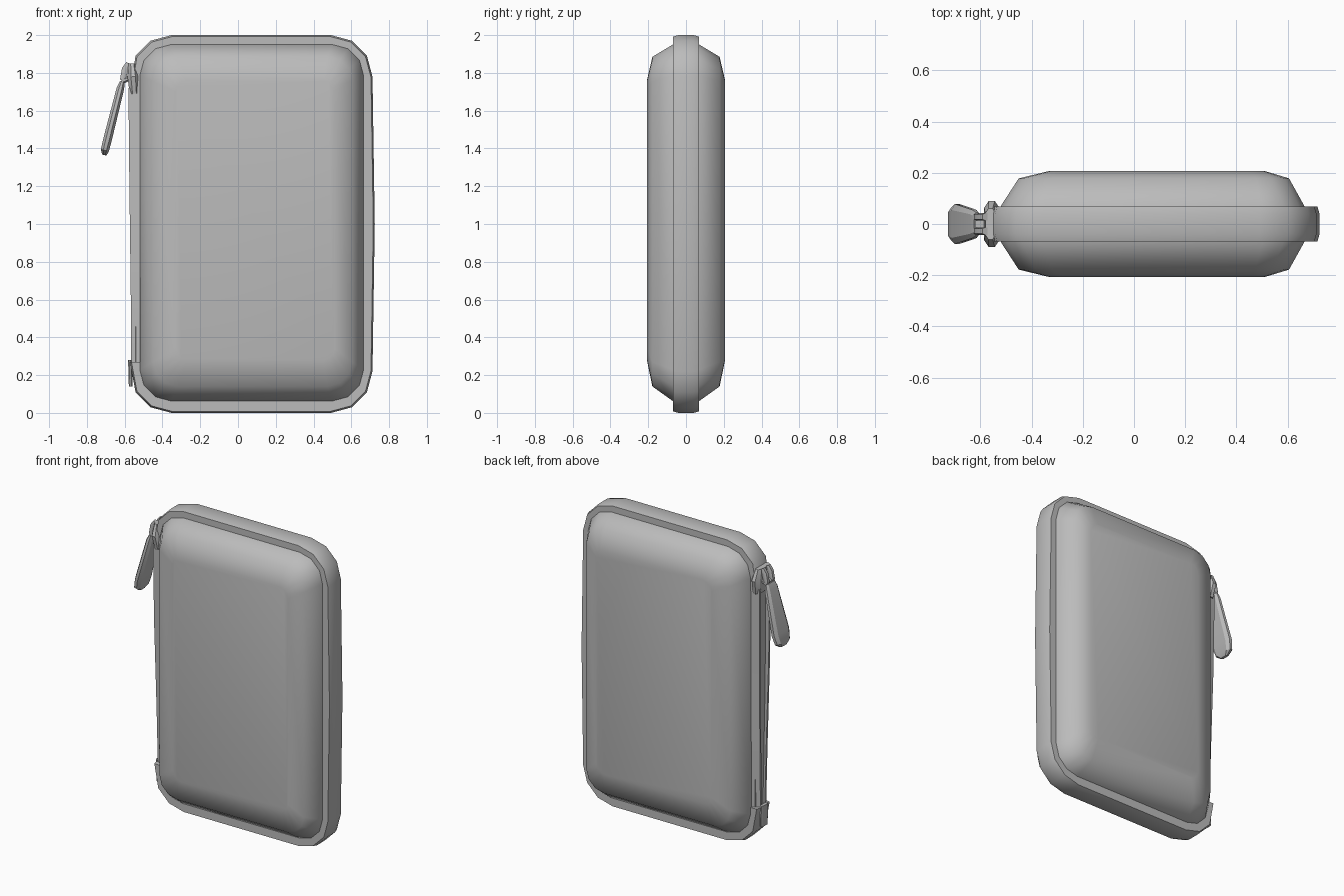
import bpy, bmesh, math
from mathutils import Vector

cube = bpy.data.objects.get("Cube")
if cube:
    bpy.data.objects.remove(cube)

grey = bpy.data.materials.new("plain grey")
grey.use_nodes = True
grey.diffuse_color = (0.5, 0.5, 0.5, 1)
grey.node_tree.nodes["Principled BSDF"].inputs["Base Color"].default_value = (0.5, 0.5, 0.5, 1)


def outline(x0, x1, z0, z1, r, y, bulge=0.0, segs=3):
    """Rounded rectangle from the upper left, clockwise, to the lower left."""
    pts = []
    corners = [(x0 + r, z1 - r, 180), (x1 - r, z1 - r, 90),
               (x1 - r, z0 + r, 0), (x0 + r, z0 + r, -90)]
    for i, (cx, cz, start) in enumerate(corners):
        if i == 2 and bulge:
            pts.append((x1 + bulge, y, (z0 + z1) / 2))
        for k in range(segs + 1):
            a = math.radians(start - 90 * k / segs)
            pts.append((cx + r * math.cos(a), y, cz + r * math.sin(a)))
    return pts


def loft(name, rings, angle, wrap=True, loop=False):
    """Skin rings of points; wrap closes each ring, loop joins last to first."""
    bm = bmesh.new()
    rows = [[bm.verts.new(p) for p in ring] for ring in rings]
    n = len(rows[0])
    pairs = list(zip(rows, rows[1:]))
    if loop:
        pairs.append((rows[-1], rows[0]))
    for a, b in pairs:
        for i in range(n if wrap else n - 1):
            j = (i + 1) % n
            bm.faces.new((a[i], a[j], b[j], b[i]))
    if loop:
        bm.faces.new([r[0] for r in rows])
        bm.faces.new([r[-1] for r in rows])
    else:
        bm.faces.new(rows[0])
        bm.faces.new(rows[-1])
    bmesh.ops.recalc_face_normals(bm, faces=bm.faces)
    mesh = bpy.data.meshes.new(name)
    bm.to_mesh(mesh)
    bm.free()
    mesh.materials.append(grey)
    obj = bpy.data.objects.new(name, mesh)
    bpy.context.collection.objects.link(obj)
    bpy.ops.object.select_all(action='DESELECT')
    obj.select_set(True)
    bpy.context.view_layer.objects.active = obj
    bpy.ops.object.shade_smooth_by_angle(angle=math.radians(angle))
    return obj


def bar(name, stations, angle=30):
    """Bar through (x, z, half width in y, half thickness) stations."""
    a, b = Vector(stations[0][:2]), Vector(stations[-1][:2])
    d = (b - a).normalized()
    nx, nz = -d.y, d.x
    rings = []
    for x, z, w, t in stations:
        section = [(-w, -0.4 * t), (-0.7 * w, -t), (0.7 * w, -t), (w, -0.4 * t),
                   (w, 0.4 * t), (0.7 * w, t), (-0.7 * w, t), (-w, 0.4 * t)]
        rings.append([(x + nx * s, y, z + nz * s) for y, s in section])
    return loft(name, rings, angle)


# Padded shell, domed on the front and back
half = [(-0.33, 0.51, 0.28, 1.76, 0.06, 0.207),
        (-0.45, 0.605, 0.14, 1.885, 0.13, 0.178),
        (-0.52, 0.665, 0.063, 1.95, 0.165, 0.07)]
rings = [outline(*h[:5], -h[5]) for h in half]
rings += [outline(*h) for h in reversed(half)]
loft("case_shell", rings, 60)

# Rim band around the shell, open along the zipped side
profile = [(0.1, -0.068), (0.008, -0.068), (0, -0.04),
           (0, 0.04), (0.008, 0.068), (0.1, 0.068)]
rings = []
for inset, y in profile:
    ring = outline(-0.572 + inset, 0.712 - inset, inset, 2 - inset,
                   0.22 - 0.6 * inset, y, bulge=0.012)
    ring[0] = (ring[0][0], y, 1.70)
    ring[-1] = (ring[-1][0], y, 0.27)
    rings.append(ring)
loft("rim_band", rings, 40, wrap=False, loop=True)


# Zip tapes on the open side, spreading apart and folding in at the middle
def tape(name, side):
    rings = []
    for z, x, y in [(0.26, -0.565, 0.03), (0.65, -0.568, 0.04),
                    (1.2, -0.575, 0.055), (1.72, -0.58, 0.06)]:
        rings.append([(-0.50, side * 0.068, z), (x, side * y, z),
                      (x, side * (y - 0.014), z), (-0.50, side * 0.045, z)])
    return loft(name, rings, 30)


tape("front_zip_tape", -1)
tape("back_zip_tape", 1)
bar("zip_lining", [(-0.535, 0.24, 0.05, 0.012), (-0.54, 1.0, 0.05, 0.012),
                   (-0.545, 1.73, 0.05, 0.012)])
bar("zip_end_stop", [(-0.568, 0.14, 0.035, 0.01), (-0.572, 0.28, 0.035, 0.01)])

# Slider with its loop, and the hanging pull
bar("zip_slider", [(-0.548, 1.69, 0.07, 0.025), (-0.555, 1.78, 0.09, 0.03),
                   (-0.56, 1.85, 0.06, 0.02)])
for side in (-1, 1):
    obj = bar("slider_loop", [(-0.575, 1.85, 0.014, 0.018), (-0.597, 1.82, 0.014, 0.018),
                              (-0.612, 1.76, 0.014, 0.014)])
    obj.location.y = side * 0.028
bar("slider_pin", [(-0.57, 1.775, 0.042, 0.014), (-0.615, 1.755, 0.042, 0.014)])
bar("zip_pull", [(-0.612, 1.755, 0.045, 0.012), (-0.622, 1.72, 0.055, 0.02),
                 (-0.69, 1.45, 0.078, 0.023), (-0.705, 1.39, 0.065, 0.022),
                 (-0.708, 1.365, 0.03, 0.012)])
